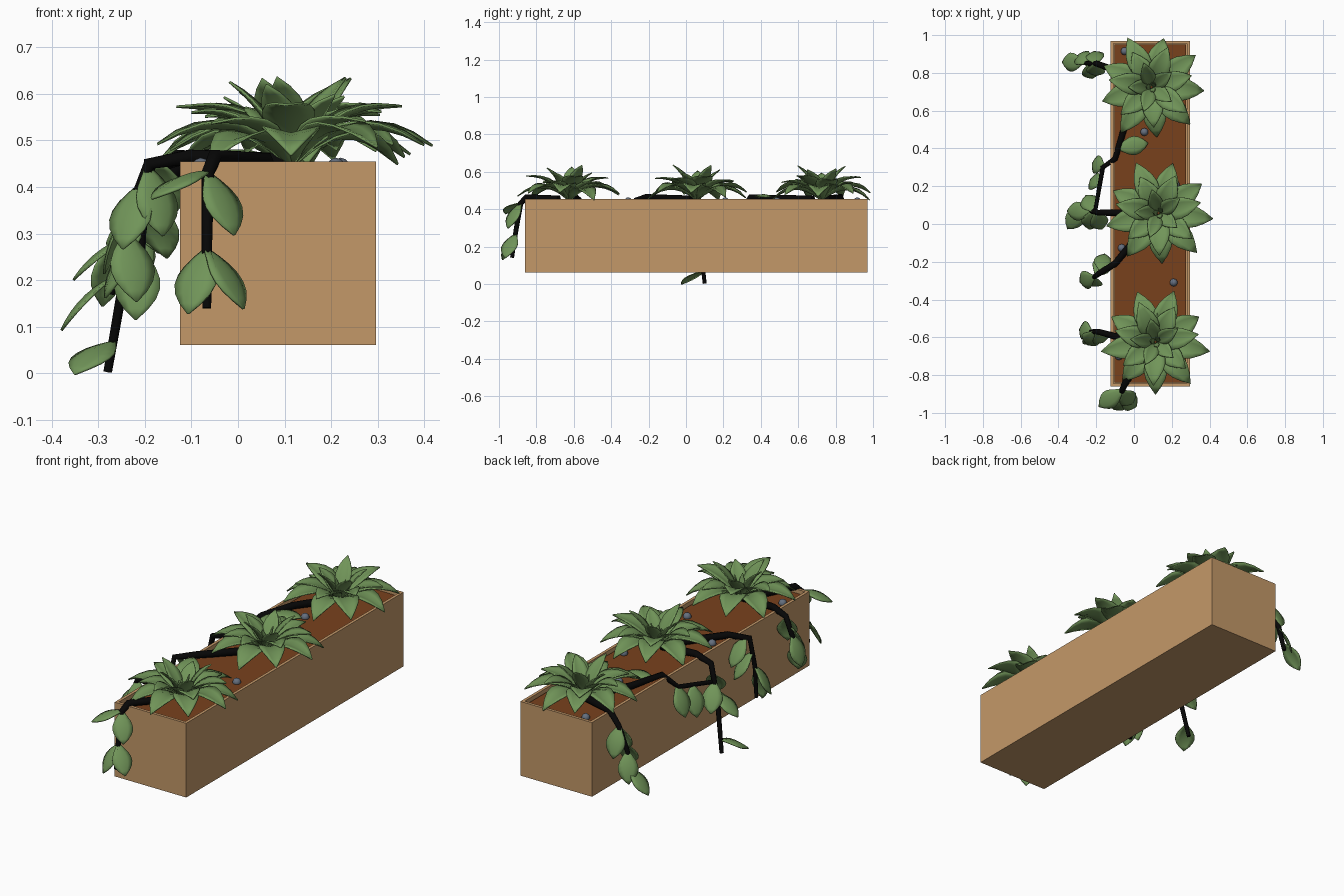
import bpy, bmesh, math
from mathutils import Vector

if "Cube" in bpy.data.objects:
    bpy.data.objects.remove(bpy.data.objects["Cube"])


def material(name, rgb):
    m = bpy.data.materials.new(name)
    m.diffuse_color = (*rgb, 1)
    m.use_nodes = True
    m.node_tree.nodes["Principled BSDF"].inputs["Base Color"].default_value = m.diffuse_color
    return m


WOOD = material("wood", (0.55, 0.315, 0.14))
SOIL = material("soil", (0.19, 0.053, 0.012))
LEAF = material("leaf_green", (0.165, 0.30, 0.10))
STEM = material("dark_stem", (0.002, 0.002, 0.002))
STONE = material("grey_stone", (0.13, 0.16, 0.21))
UP = Vector((0, 0, 1))


def finish(name, bm, mat, smooth=False):
    me = bpy.data.meshes.new(name)
    bm.normal_update()
    bm.to_mesh(me)
    bm.free()
    me.materials.append(mat)
    ob = bpy.data.objects.new(name, me)
    bpy.context.collection.objects.link(ob)
    for p in me.polygons:
        p.use_smooth = smooth
    return ob


def box(bm, x0, x1, y0, y1, z0, z1):
    for v in bmesh.ops.create_cube(bm, size=1)["verts"]:
        v.co = Vector((x1 if v.co.x > 0 else x0, y1 if v.co.y > 0 else y0,
                       z1 if v.co.z > 0 else z0))


# planter box: cube with an inset, sunken top
X0, X1, Y0, Y1, Z0, Z1 = -0.125, 0.297, -0.86, 0.97, 0.06, 0.455
bm = bmesh.new()
box(bm, X0, X1, Y0, Y1, Z0, Z1)
bm.normal_update()
top = max(bm.faces, key=lambda f: f.calc_center_median().z)
bmesh.ops.inset_region(bm, faces=[top], thickness=0.022)
ext = bmesh.ops.extrude_face_region(bm, geom=[top])
bmesh.ops.translate(bm, vec=(0, 0, -0.03),
                    verts=[g for g in ext["geom"] if isinstance(g, bmesh.types.BMVert)])
if top.is_valid:
    bm.faces.remove(top)
finish("planter_box", bm, WOOD)

# soil
bm = bmesh.new()
box(bm, X0 + 0.021, X1 - 0.021, Y0 + 0.021, Y1 - 0.021, 0.40, 0.437)
finish("soil", bm, SOIL)

# pebbles
bm = bmesh.new()
for x, y in [(.055, .487), (.22, .21), (.21, -.31), (-.065, -.127), (-.05, .915), (-.08, -.7)]:
    vs = bmesh.ops.create_icosphere(bm, subdivisions=2, radius=0.021)["verts"]
    bmesh.ops.translate(bm, verts=vs, vec=(x, y, 0.442))
finish("pebbles", bm, STONE, True)


def add_leaf(bm, base, tip, width, arch, up, fold=0.12):
    """Pointed leaf bent along an arch and folded along its midrib."""
    axis = (tip - base).normalized()
    side = axis.cross(up).normalized()
    nor = side.cross(axis).normalized()
    rows = []
    for k in range(8):
        t = k / 7
        half = width * 0.5 * max(0.03, math.sin(math.pi * (0.04 + 0.96 * t ** 1.15)) ** 0.9)
        mid = base.lerp(tip, t) + nor * arch * 4 * t * (1 - t)
        rows.append([bm.verts.new(mid + half * (side * s + nor * 2 * fold * abs(s)))
                     for s in (-1, -0.5, 0, 0.5, 1)])
    for a, b in zip(rows, rows[1:]):
        for i in range(4):
            bm.faces.new((a[i], a[i + 1], b[i + 1], b[i]))


def finish_leaves(name, bm):
    mod = finish(name, bm, LEAF, True).modifiers.new("thickness", 'SOLIDIFY')
    mod.thickness = 0.005
    mod.offset = 0


def heading(deg):
    a = math.radians(deg)
    return Vector((math.cos(a), math.sin(a), 0))


# rosettes: x, y and turn of each; rings of leaves get shorter and steeper inwards
ROSETTES = [(.093, .725, -4), (.13, .058, -6), (.114, -.624, -10)]
for n, (x, y, turn) in enumerate(ROSETTES):
    bm = bmesh.new()
    centre = Vector((x, y, 0.45))
    # count, reach, tip height, width, arch
    for ring, (count, reach, z, width, arch) in enumerate([
            (9, .278, .47, .125, .055), (7, .22, .555, .115, .035),
            (5, .13, .615, .08, .015), (3, .03, .555, .03, 0)]):
        for i in range(count):
            d = heading(turn + 360 * i / count + ring * 20)
            wob = math.sin(i * 2.4 + n)             # small natural variation
            tip = centre + d * reach * (1 + 0.05 * wob) + UP * (z - centre.z + 0.022 * wob)
            add_leaf(bm, centre + d * 0.008, tip, width, arch, UP)
    finish_leaves(f"rosette_{n + 1}", bm)

# trailing vines: each stem creeps over the rim and hangs down
PATHS = [
    [(.07, .75, .455), (-.13, .825, .465), (-.2, .85, .41), (-.25, .85, .29), (-.275, .86, .17)],
    [(.05, .68, .455), (-.045, .53, .46), (-.1, .345, .465), (-.165, .3, .4), (-.205, .07, .35)],
    [(.1, .06, .455), (-.1, .06, .467), (-.19, .06, .44), (-.235, .07, .26), (-.28, .1, .003)],
    [(.1, .03, .455), (-.1, -.21, .465), (-.19, -.265, .45), (-.21, -.28, .3), (-.215, -.285, .135)],
    [(.1, -.62, .455), (-.1, -.595, .465), (-.19, -.57, .45), (-.225, -.57, .36), (-.255, -.58, .24)],
    [(.06, -.68, .455), (-.05, -.85, .465), (-.065, -.885, .43), (-.067, -.91, .28), (-.067, -.93, .14)],
]
# leaves on each vine: (place along the stem points, heading, outward share)
SPROUTS = [
    [(2, 100, .4), (2, 265, .4), (2.7, 280, .5), (3, 130, .4), (3.7, 180, .7)],
    [(1.7, 10, .5), (2.9, 165, .4), (3.4, 150, .35)],
    [(2.8, 180, .8), (2.5, 115, .6), (2.7, 262, .6), (2.3, 290, .6), (3.75, 235, .9)],
    [(1.8, 80, .6), (2.5, 60, .6), (3, 200, .5), (3.2, 260, .3)],
    [(2.1, 300, .4), (2.5, 240, .5), (3.5, 290, .4), (3, 170, .4)],
    [(2, 310, .55), (3.1, 325, .6), (1.9, 215, .93), (3.1, 240, .5)],
]
for n, (path, sprouts) in enumerate(zip(PATHS, SPROUTS)):
    cu = bpy.data.curves.new(f"vine_stem_{n + 1}", 'CURVE')
    cu.dimensions = '3D'
    cu.bevel_depth = 0.02
    cu.bevel_resolution = 1
    cu.use_fill_caps = True
    sp = cu.splines.new('POLY')
    sp.points.add(len(path) - 1)
    for i, (pt, co) in enumerate(zip(sp.points, path)):
        pt.co = (*co, 1)
        pt.radius = 1 - 0.12 * i
    cu.materials.append(STEM)
    ob = bpy.data.objects.new(cu.name, cu)
    bpy.context.collection.objects.link(ob)
    bpy.ops.object.select_all(action='DESELECT')
    ob.select_set(True)
    bpy.context.view_layer.objects.active = ob
    bpy.ops.object.convert(target='MESH')

    bm = bmesh.new()
    for place, deg, out in sprouts:
        i = min(int(place), 3)
        base = Vector(path[i]).lerp(Vector(path[i + 1]), place - i)
        d = heading(deg)
        tip = base + 0.16 * (d * out - UP * math.sqrt(1 - out * out))
        if tip.x > X0 and Y0 < tip.y < Y1:          # lies on the soil instead of hanging
            tip = base + d * 0.16
        add_leaf(bm, base, tip, 0.1, 0.015, d * 0.8 + UP * 0.6, fold=-0.1)
    finish_leaves(f"vine_leaves_{n + 1}", bm)
